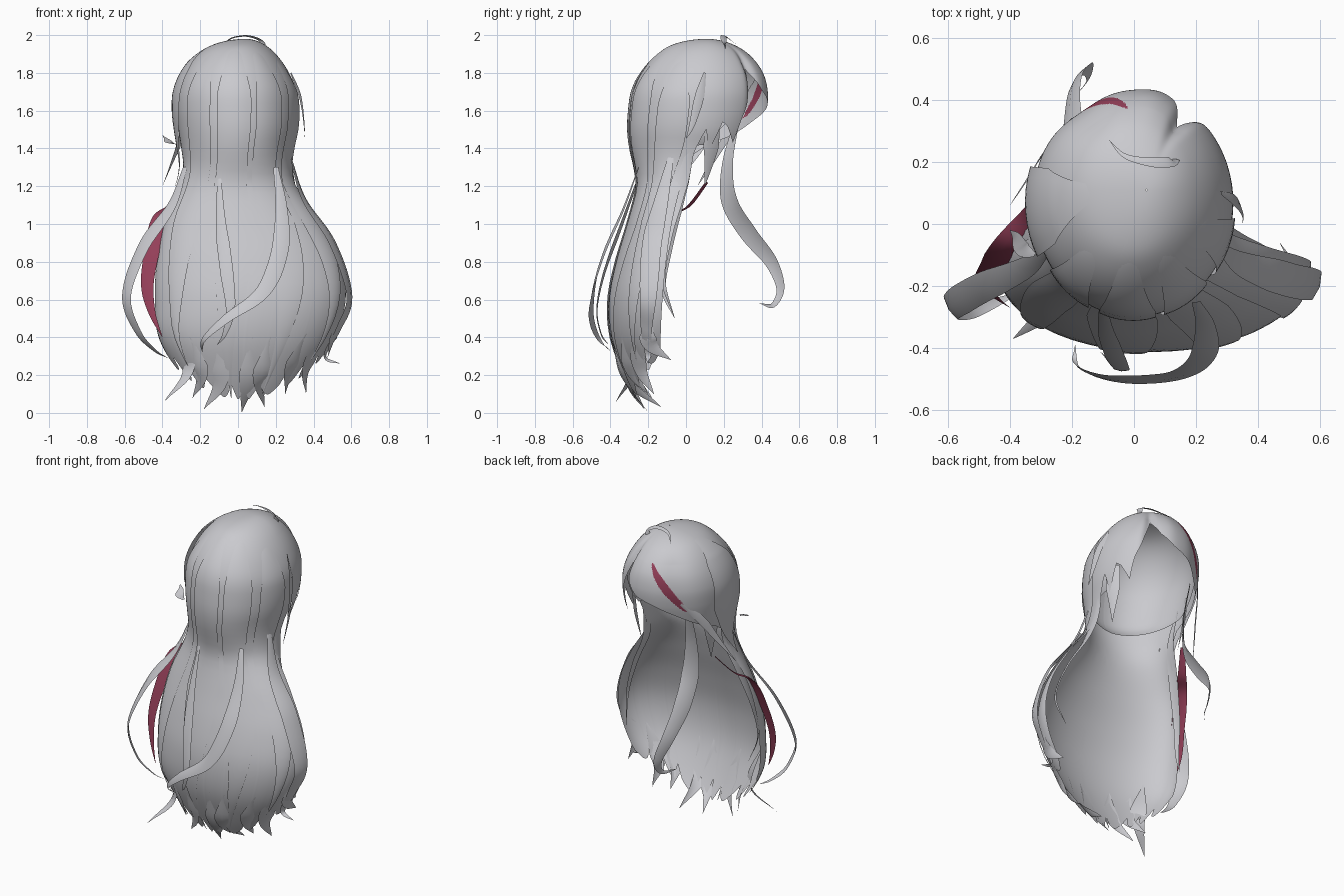
import bpy, math
from mathutils import Vector


def material(name, rgb):
    m = bpy.data.materials.new(name)
    m.diffuse_color = (*rgb, 1)
    return m


GREY = material("silver_grey", (0.59, 0.59, 0.62))
RED = material("wine_red", (0.30, 0.05, 0.10))

# Cross-sections of the hair volume: z, left x, right x, back y, widest y, front y
SECTIONS = [
    (1.98, 0.04, 0.04, 0.11, 0.11, 0.11),
    (1.95, -0.13, 0.14, -0.07, 0.11, 0.25),
    (1.90, -0.21, 0.20, -0.15, 0.10, 0.33),
    (1.80, -0.285, 0.27, -0.235, 0.09, 0.405),
    (1.70, -0.32, 0.31, -0.28, 0.08, 0.43),
    (1.60, -0.325, 0.32, -0.295, 0.07, 0.425),
    (1.50, -0.315, 0.315, -0.30, 0.06, 0.40),
    (1.40, -0.30, 0.295, -0.29, 0.04, 0.37),
    (1.30, -0.29, 0.285, -0.27, 0.00, 0.34),
    (1.20, -0.31, 0.305, -0.26, -0.04, 0.32),
    (1.00, -0.39, 0.44, -0.31, -0.09, 0.30),
    (0.80, -0.43, 0.54, -0.37, -0.12, 0.30),
    (0.60, -0.44, 0.57, -0.41, -0.14, 0.30),
    (0.40, -0.42, 0.51, -0.40, -0.15, 0.30),
    (0.20, -0.31, 0.37, -0.33, -0.15, 0.30),
    (0.00, -0.17, 0.20, -0.23, -0.15, 0.30),
]
TOP = 1.98
KEYS = [math.sqrt(TOP - r[0]) for r in SECTIONS]


def section(z):
    """Smoothly interpolated section at height z."""
    s = math.sqrt(max(0.0, TOP - z))
    i = 0
    while i < len(KEYS) - 2 and s > KEYS[i + 1]:
        i += 1
    h = KEYS[i + 1] - KEYS[i]
    t = min(1.0, (s - KEYS[i]) / h)

    def slope(k, c):
        a, b = max(0, k - 1), min(len(KEYS) - 1, k + 1)
        return (SECTIONS[b][c] - SECTIONS[a][c]) / (KEYS[b] - KEYS[a])

    out = []
    for c in range(1, 6):
        p, q = SECTIONS[i][c], SECTIONS[i + 1][c]
        out.append((2*t**3 - 3*t**2 + 1)*p + (t**3 - 2*t**2 + t)*h*slope(i, c)
                   + (3*t**2 - 2*t**3)*q + (t**3 - t**2)*h*slope(i + 1, c))
    return out


def bump(a, mid, spread):
    return math.exp(-((a - mid) / spread) ** 2)


def surf(a, z, k=1.0):
    """Point on the hair volume; a = 0 is the back, 90 is +x, 180 the face."""
    xl, xr, yb, yc, yf = section(z)
    r = math.radians(a)
    sx, cy = math.sin(r), -math.cos(r)
    shape = -0.09 * bump(a, 143, 6) - 0.045 * bump(a, 212, 18) + 0.025 * bump(a, 165, 12)
    k *= 1 + shape * min(1, max(0, (1.97 - z) / 0.12))
    xm = (xl + xr) / 2
    return Vector((xm + k * sx * (xr - xl) / 2,
                   yc + k * cy * ((yf - yc) if cy > 0 else (yc - yb)), z))


def lerp_table(tab, a):
    for (a0, v0), (a1, v1) in zip(tab, tab[1:]):
        if a <= a1:
            return v0 + (v1 - v0) * (a - a0) / (a1 - a0)
    return tab[-1][1]


def sheet(name, rows, mat=GREY):
    """Smooth sheet through rows of points."""
    n = len(rows[0])
    verts = [p for row in rows for p in row]
    faces = [(r*n + c, (r+1)*n + c, (r+1)*n + c + 1, r*n + c + 1)
             for r in range(len(rows) - 1) for c in range(n - 1)]
    me = bpy.data.meshes.new(name)
    me.from_pydata(verts, [], faces)
    me.materials.append(mat)
    me.shade_smooth()
    ob = bpy.data.objects.new(name, me)
    bpy.context.collection.objects.link(ob)
    return ob


def shell(name, a0, a1, cols, rows, bottom, scale=lambda z: 1.0):
    grid = []
    for r in range(rows + 1):
        row = []
        for c in range(cols + 1):
            a = a0 + (a1 - a0) * c / cols
            z = TOP - max(1e-5, (TOP - bottom(a)) * (r / rows) ** 2)
            row.append(surf(a, z, scale(z)))
        grid.append(row)
    return sheet(name, grid)


def surface_lock(name, a0, a1, z0, z1, half, lift):
    """Lock lying on the volume: its root sinks in, its end tapers to a point."""
    rows = []
    for i in range(41):
        f = i / 40
        z = TOP - (math.sqrt(TOP-z0) + (math.sqrt(TOP-z1) - math.sqrt(TOP-z0)) * f) ** 2
        mid = a0 + (a1 - a0) * f + 3 * math.sin(f * 5)
        h = half * min(1, 0.4 + 2*f) * min(1, 3*(1 - f) + 0.02)
        k = 0.985 + (lift + 0.015) * min(1, f * 4)
        rows.append([surf(mid + h*u/4, z, k + 0.006*(1 - (u/4)**2)) for u in range(-4, 5)])
    sheet(name, rows)


def smooth_path(pts, sub=8):
    p = [Vector(q) for q in pts]
    p = [2*p[0] - p[1]] + p + [2*p[-1] - p[-2]]
    out = []
    for i in range(1, len(p) - 2):
        a, b, c, d = p[i-1:i+3]
        for j in range(sub):
            t = j / sub
            out.append(0.5*(2*b + (c-a)*t + (2*a-5*b+4*c-d)*t*t + (3*b-a-3*c+d)*t**3))
    return out + [p[-2]]


def strand(name, pts, width, mat=GREY, out=None, out_end=None, root=0.3, grow=2.5):
    """Cupped, tapering ribbon of hair along a path, facing the out direction."""
    path = smooth_path(pts)
    n = len(path) - 1
    rows = []
    for i, p in enumerate(path):
        f = i / n
        tan = (path[min(n, i+1)] - path[max(0, i-1)]).normalized()
        o = Vector(out) if out else Vector((p.x, p.y, 0))
        if out_end:
            o = o.lerp(Vector(out_end), min(1, f * 1.6))
        side = o.cross(tan).normalized()
        nor = tan.cross(side)
        w = width / 2 * min(1, root + grow*f) * min(1, 1.7*(1 - f) + 0.01)
        rows.append([p - side*w, p + nor*w*0.2, p + side*w])
    return sheet(name, rows, mat)


# Long back curtain with a jagged hem
def hem(a):
    tooth = abs(((a + 92 + 4*math.sin(a/9)) / 18.4) % 1 - 0.65) / 0.65
    return 0.07 + 0.23 * (a / 92) ** 2 + 0.11 * tooth ** 1.5


shell("back_curtain", -92, 92, 144, 80, hem)

# Fringe around the face, parted on one side
FRINGE = [(90, 1.36), (95, 1.46), (98, 1.5), (104, 1.38), (112, 1.54), (117, 1.52), (127, 1.43),
          (131, 1.56), (136, 1.64), (143, 1.82), (155, 1.71), (170, 1.64), (190, 1.60),
          (215, 1.53), (240, 1.46), (258, 1.42), (270, 1.36)]
fringe = shell("fringe", 90, 270, 180, 120, lambda a: lerp_table(FRINGE, a))

# Red streak painted across the fringe
fringe.data.materials.append(RED)
for i, f in enumerate(fringe.data.polygons):
    t = (90 + (i % 180) + 0.5 - 183) / 44
    if 0 < t < 1 and abs(f.center.z - (1.85 - 0.29*t)) < 0.04 * math.sin(math.pi*t) ** 0.6:
        f.material_index = 1

# Inner scalp layer with a hairline above the face and a nape that turns inward
SCALP = [(0, 1.36), (100, 1.42), (125, 1.75), (150, 1.84), (180, 1.84), (215, 1.72), (260, 1.42),
         (360, 1.36)]
shell("inner_scalp", 0, 360, 90, 40, lambda a: lerp_table(SCALP, a),
      scale=lambda z: 0.94 - 0.16 * max(0, (1.46 - z) / 0.1) ** 2)

# Overlaid locks hugging the back: start angle, end angle, top z, bottom z, half angle
for lock in [(-40, -48, 1.93, 0.25, 14), (-4, -10, 1.95, 0.08, 16),
             (30, 26, 1.94, 0.10, 14), (66, 62, 1.9, 0.25, 14)]:
    surface_lock("back_lock", *lock, 0.028)
surface_lock("left_side_panel", -88, -84, 1.95, 1.2, 22, 0.075)

# Loose strands on both sides
strand("left_loose_strand", [(-0.28, -0.08, 1.3), (-0.35, -0.14, 1.1), (-0.50, -0.21, 0.88),
       (-0.59, -0.27, 0.62), (-0.53, -0.28, 0.43), (-0.44, -0.25, 0.33), (-0.37, -0.22, 0.29)],
       0.10, out=(-0.8, -0.8, 0), out_end=(-1, -0.6, 0))
strand("right_loose_strand", [(0.28, -0.08, 1.35), (0.35, -0.13, 1.13), (0.50, -0.18, 0.90),
       (0.59, -0.2, 0.62), (0.53, -0.21, 0.44), (0.46, -0.2, 0.30), (0.54, -0.2, 0.26)], 0.11)
strand("right_front_strand", [(0.30, 0.05, 1.5), (0.285, 0.0, 1.3), (0.32, -0.05, 1.13),
       (0.43, -0.1, 0.92), (0.50, -0.12, 0.7), (0.47, -0.06, 0.5)], 0.07)
strand("left_front_strand", [(-0.29, 0.05, 1.5), (-0.28, 0.0, 1.3), (-0.34, -0.05, 1.1),
       (-0.41, -0.1, 0.85), (-0.43, -0.12, 0.65), (-0.40, -0.06, 0.5)], 0.07)

# Sweeping strands behind
strand("back_sweep_strand", [(0.2, -0.25, 1.3), (0.23, -0.33, 1.08), (0.22, -0.43, 0.85),
       (0.13, -0.49, 0.64), (-0.06, -0.50, 0.5), (-0.18, -0.46, 0.39), (-0.19, -0.39, 0.32)],
       0.09, out=(0.2, -1, 0), out_end=(0, -1, 0.6))
strand("back_short_strand", [(-0.1, -0.25, 1.25), (-0.09, -0.34, 1.0), (-0.06, -0.43, 0.75),
       (-0.04, -0.47, 0.55), (-0.07, -0.45, 0.42), (-0.11, -0.41, 0.36)], 0.07)

# Long curled lock in front of the face side
strand("front_curl", [(-0.2, 0.27, 1.55), (-0.19, 0.22, 1.32), (-0.19, 0.23, 1.12),
       (-0.2, 0.33, 0.95), (-0.19, 0.45, 0.80), (-0.15, 0.50, 0.66), (-0.15, 0.46, 0.57),
       (-0.21, 0.39, 0.58)], 0.11, out=(-1, 0.8, 0))

# Red strand: thin at the temple, then twisting and widening toward the back
strand("red_strand", [(-0.28, 0.11, 1.22), (-0.35, 0.02, 1.1), (-0.42, -0.07, 1.03),
       (-0.455, -0.14, 0.86), (-0.48, -0.19, 0.68), (-0.455, -0.23, 0.53), (-0.40, -0.27, 0.40)],
       0.13, RED, out=(0.2, 0.3, 1), out_end=(-0.3, -1, 0.1), root=0.2, grow=1.1)

# Thin wisps around the head
strand("left_wisp", [(-0.2, 0.34, 1.62), (-0.28, 0.24, 1.5), (-0.34, 0.15, 1.35),
       (-0.40, 0.06, 1.2)], 0.05)
strand("left_small_curl", [(-0.32, -0.1, 1.42), (-0.36, -0.08, 1.43), (-0.38, -0.04, 1.45),
       (-0.40, -0.02, 1.47)], 0.05, out=(0, 0, 1))
strand("right_temple_wisp", [(0.28, 0.1, 1.8), (0.33, 0.07, 1.67), (0.35, 0.03, 1.52),
       (0.35, 0.0, 1.45)], 0.05)
for sx in (-1, 1):
    strand("cheek_spike", [(sx*0.28, 0.14, 1.55), (sx*0.27, 0.13, 1.38), (sx*0.25, 0.10, 1.2)],
           0.09, root=0.9)

# Upstanding strand at the crown
strand("crown_strand", [(0.13, 0.21, 1.92), (0.12, 0.2, 1.97), (0.05, 0.2, 1.995),
       (-0.03, 0.22, 1.985), (-0.08, 0.27, 1.95)], 0.035, out=(0, 0.3, 1), root=0.8)

# Flicked tips along the hem: root angle and height, then tip x, y, z
TIPS = [(-52, 0.5, -0.39, -0.37, 0.06), (-22, 0.4, -0.18, -0.22, 0.02),
        (4, 0.4, 0.02, -0.2, 0.004), (16, 0.4, 0.14, -0.13, 0.03), (42, 0.42, 0.25, -0.2, 0.10),
        (62, 0.45, 0.36, -0.17, 0.10), (-40, 0.4, -0.24, -0.18, 0.08), (80, 0.5, 0.47, -0.08, 0.28)]
for a, z, tx, ty, tz in TIPS:
    tip = Vector((tx, ty, tz))
    mid = surf(a, z + (tz - z) * 0.6, 1.02)
    strand("hem_tip", [surf(a, z, 1.0), mid, tip], 0.10, root=0.05)
